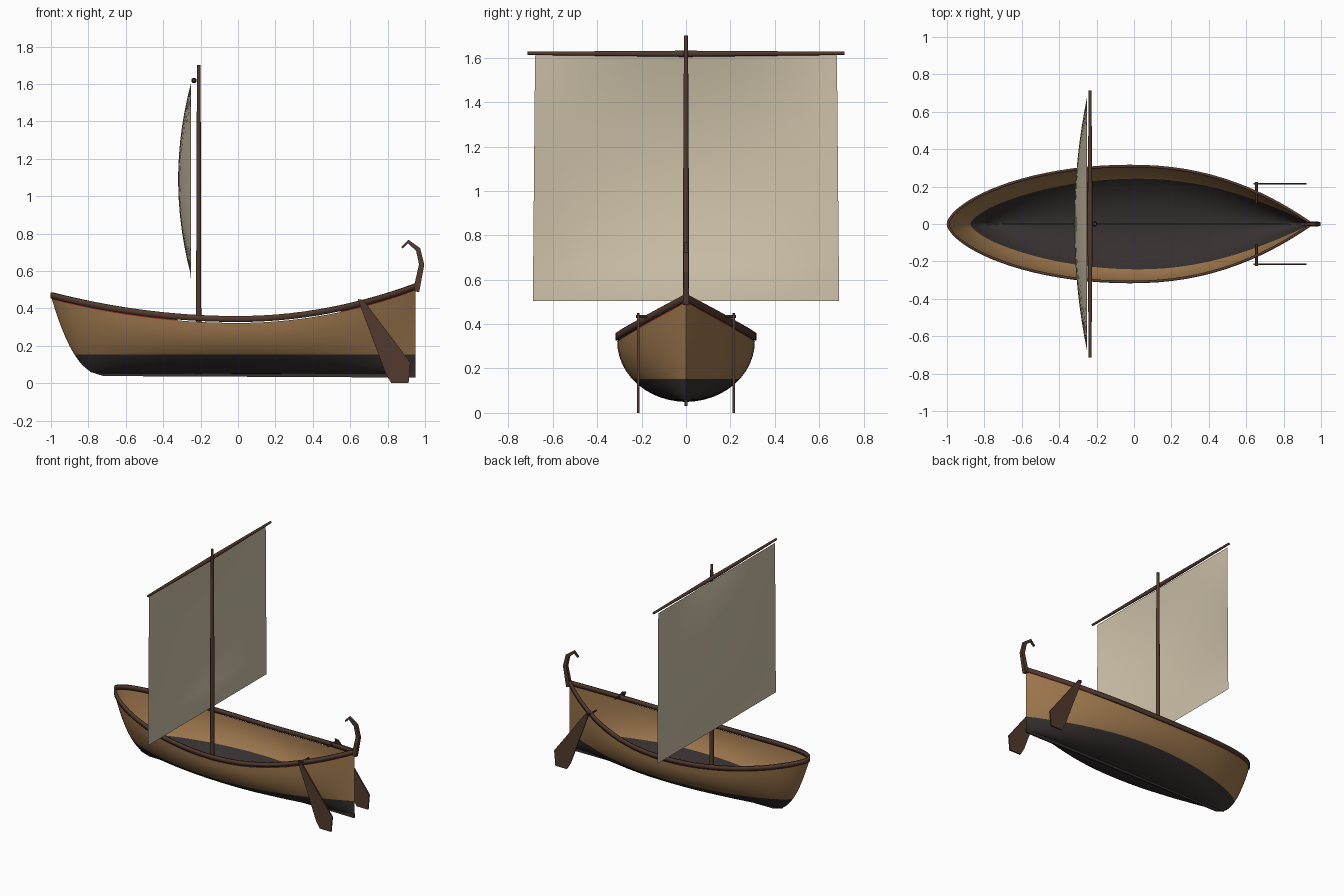
import bpy, bmesh, math
from mathutils import Vector

cube = bpy.data.objects.get("Cube")
if cube:
    bpy.data.objects.remove(cube, do_unlink=True)


def material(name, r, g, b):
    m = bpy.data.materials.new(name)
    m.use_nodes = True
    m.diffuse_color = (r, g, b, 1)
    m.node_tree.nodes["Principled BSDF"].inputs["Base Color"].default_value = (r, g, b, 1)
    return m


PLANK = material("brown planking", 0.34, 0.185, 0.075)
PITCH = material("dark pitch", 0.037, 0.029, 0.029)
WOOD = material("dark wood", 0.085, 0.042, 0.027)
CLOTH = material("sail cloth", 0.62, 0.54, 0.40)
RED = material("red trim", 0.30, 0.03, 0.02)


def finish(name, bm, mats, smooth=None):
    me = bpy.data.meshes.new(name)
    bm.to_mesh(me)
    bm.free()
    ob = bpy.data.objects.new(name, me)
    bpy.context.collection.objects.link(ob)
    for m in mats:
        me.materials.append(m)
    if smooth:
        bpy.ops.object.select_all(action='DESELECT')
        ob.select_set(True)
        bpy.context.view_layer.objects.active = ob
        bpy.ops.object.shade_smooth_by_angle(angle=math.radians(smooth))
    return ob


def grid(rows, closed=False):
    """Skin a list of point rows; closed rows become a capped tube."""
    bm = bmesh.new()
    vs = [[bm.verts.new(p) for p in row] for row in rows]
    n = len(rows[0])
    for a, b in zip(vs, vs[1:]):
        for j in range(n if closed else n - 1):
            k = (j + 1) % n
            bm.faces.new((a[j], a[k], b[k], b[j]))
    if closed:
        bm.faces.new(vs[0])
        bm.faces.new(vs[-1])
    bmesh.ops.remove_doubles(bm, verts=bm.verts, dist=0.0005)
    bmesh.ops.recalc_face_normals(bm, faces=bm.faces)
    return bm


def spar(name, stations, sides=8):
    """Round tapered spar through (point, radius) stations."""
    axis = (Vector(stations[-1][0]) - Vector(stations[0][0])).normalized()
    u = axis.orthogonal().normalized()
    w = axis.cross(u)
    turns = [math.tau * (i + 0.5) / sides for i in range(sides)]
    rows = [[Vector(p) + r * (math.cos(a) * u + math.sin(a) * w) for a in turns]
            for p, r in stations]
    return finish(name, grid(rows, True), [WOOD], 50)


# Hull form
STERN, BOTTOM, BEAM = 0.95, 0.05, 0.31


def sheer(x):
    return 0.322 + (0.128 if x < 0 else 0.194) * x * x


def breadth(s):
    d = abs(2 * s - 1)
    return BEAM * ((1 - d * d) ** 0.63 if s < 0.5 else 1 - d ** 2.2)


def hull_point(s, a):
    t = 1 - math.cos(a)
    bow = -0.74 - 0.255 * math.sqrt(t)
    x = bow + (STERN - bow) * s
    return (x, breadth(s) * math.sin(a), BOTTOM + t * (sheer(x) - BOTTOM))


STATIONS = [(1 - math.cos(math.pi * i / 40)) / 2 for i in range(41)]

# Hull shell, cut at the pitch line
bm = grid([[hull_point(s, math.pi / 2 * j / 12) for j in range(-12, 13)] for s in STATIONS])
PITCH_LINE = 0.153
bmesh.ops.bisect_plane(bm, geom=bm.verts[:] + bm.edges[:] + bm.faces[:],
                       plane_co=(0, 0, PITCH_LINE), plane_no=(0, 0, 1))
for f in bm.faces:
    f.material_index = int(f.calc_center_median().z < PITCH_LINE)
    if f.calc_center_median().dot(f.normal) < 0 and abs(f.normal.y) > 0.5:
        f.normal_flip()
finish("hull", bm, [PLANK, PITCH], 60)

# Rail and the red trim below it, running round both sides
deck = [hull_point(s, -math.pi / 2) for s in reversed(STATIONS)]
deck += [hull_point(s, math.pi / 2) for s in STATIONS[1:]]


def band(low, high):
    return grid([[(x, y, z + low), (x, y, z + high)] for x, y, z in deck])


rail = finish("rail", band(0.005, 0.037), [WOOD], 40)
solid = rail.modifiers.new("thickness", 'SOLIDIFY')
solid.thickness = 0.014
solid.offset = 0

bm = band(-0.002, 0.006)
middle = [f for f in bm.faces if abs(f.calc_center_median().x - 0.1) < 0.45]
bmesh.ops.delete(bm, geom=middle, context='FACES')
finish("red_trim", bm, [RED])

# Keel
rows = [[(x, y, z) for y, z in ((-0.006, low), (0.006, low), (0.006, high), (-0.006, high))]
        for x, low, high in ((-0.79, 0.06, 0.075), (-0.72, 0.038, 0.06), (STERN, 0.03, 0.06))]
finish("keel", grid(rows, True), [PITCH])

# Mast and yard
spar("mast", [((-0.21, 0, 0.05), 0.015), ((-0.21, 0, 1.0), 0.014), ((-0.21, 0, 1.7), 0.01)])
spar("yard", [((-0.235, -0.715, 1.62), 0.008), ((-0.235, 0, 1.618), 0.015),
              ((-0.235, 0.715, 1.62), 0.008)])

# Sail, bellied towards the bow
rows = []
for i in range(15):
    z = 0.505 + 1.105 * i / 14
    v = max(-1, (z - 1.09) / 0.52)
    row = []
    for j in range(-8, 9):
        u = j / 8
        row.append((-0.25 - 0.07 * (1 - u * u) * max(0, 1 - v * v),
                    u * (0.69 - 0.01 * i / 14), z))
    rows.append(row)
finish("sail", grid(rows), [CLOTH], 60)

# Curled stern post
path = [(0.952, 0.49), (0.982, 0.635), (0.963, 0.715), (0.91, 0.757), (0.877, 0.725)]
half = [0.017, 0.014, 0.013, 0.01, 0.006]
points = [Vector((x, 0, z)) for x, z in path]
rows = []
for i, (p, h) in enumerate(zip(points, half)):
    along = points[min(i + 1, 4)] - points[max(i - 1, 0)]
    side = along.normalized().cross(Vector((0, 1, 0))) * h
    out = Vector((0, h * 0.8, 0))
    rows.append([p + side + out, p - side + out, p - side - out, p + side - out])
finish("stern_curl", grid(rows, True), [WOOD])

# Steering oars with their pins, one on each side
outline = [(0.64, 0.45), (0.67, 0.445), (0.922, 0.11), (0.912, 0), (0.82, 0), (0.79, 0.05)]
for name, sign in (("left", 1), ("right", -1)):
    rows = [[(x, sign * y, z) for x, z in outline] for y in (0.21, 0.22)]
    finish(name + "_steering_oar", grid(rows, True), [WOOD])
    spar(name + "_oar_pin", [((0.655, sign * 0.11, 0.435), 0.007),
                             ((0.655, sign * 0.225, 0.435), 0.007)], 6)
